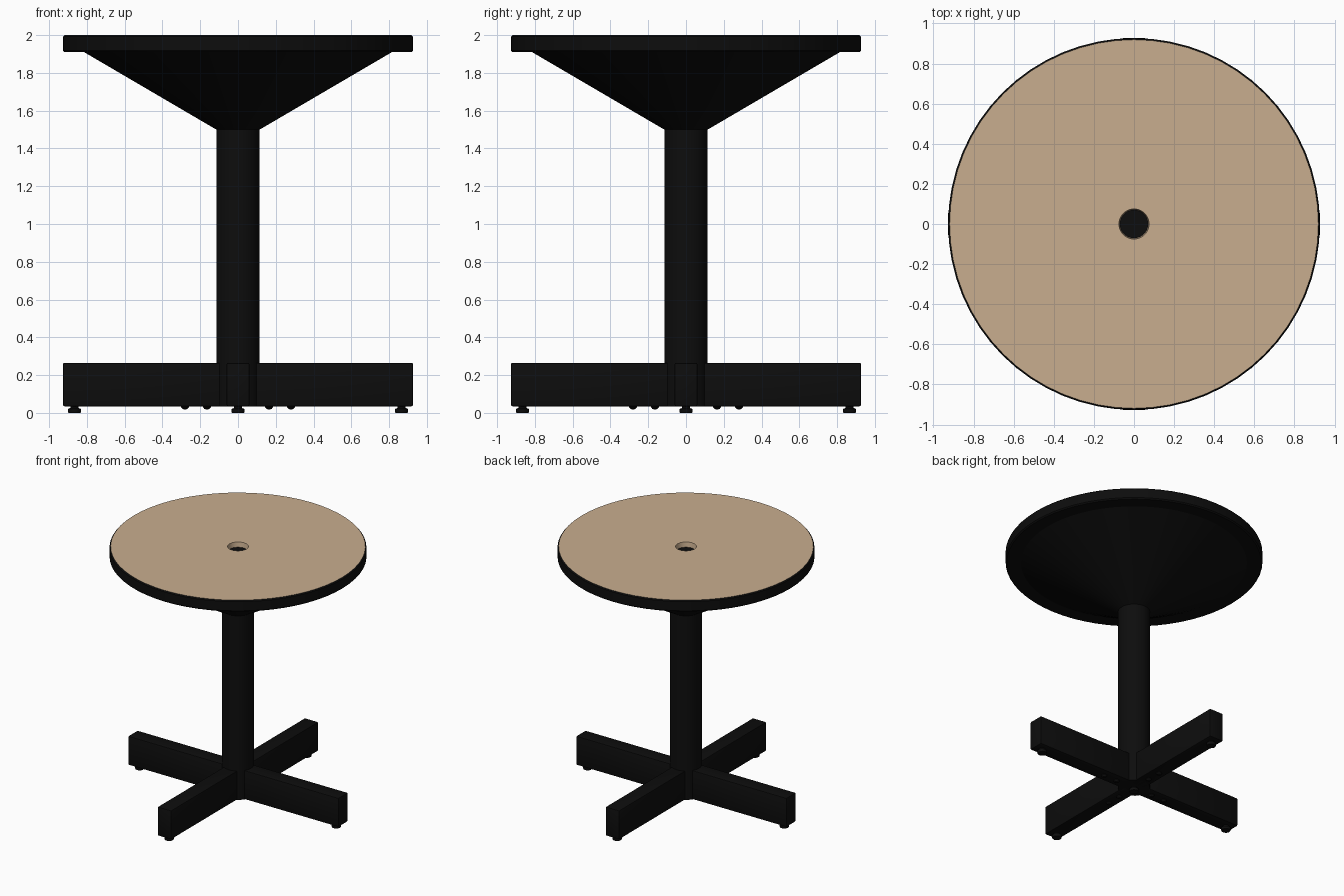
import bpy, bmesh, math
from mathutils import Matrix, Vector

if "Cube" in bpy.data.objects:
    bpy.data.objects.remove(bpy.data.objects["Cube"])


def material(name, rgb):
    m = bpy.data.materials.new(name)
    m.diffuse_color = (*rgb, 1.0)
    m.use_nodes = True
    m.node_tree.nodes["Principled BSDF"].inputs["Base Color"].default_value = m.diffuse_color
    return m


BLACK = material("black metal", (0.004, 0.004, 0.004))
TAN = material("tan wood", (0.584, 0.423, 0.275))


def finish(bm, name, mat):
    bmesh.ops.recalc_face_normals(bm, faces=bm.faces)
    me = bpy.data.meshes.new(name)
    bm.to_mesh(me)
    bm.free()
    me.materials.append(mat)
    ob = bpy.data.objects.new(name, me)
    bpy.context.collection.objects.link(ob)
    bpy.ops.object.select_all(action='DESELECT')
    ob.select_set(True)
    bpy.context.view_layer.objects.active = ob
    bpy.ops.object.shade_smooth_by_angle(angle=math.radians(30))
    return ob


def lathe(name, profile, mat, segs=64, at=(0, 0)):
    """Spin an (r, z) profile around a vertical axis."""
    bm = bmesh.new()
    vs = [bm.verts.new((r, 0, z)) for r, z in profile]
    es = [bm.edges.new(p) for p in zip(vs, vs[1:])]
    bmesh.ops.spin(bm, geom=vs + es, cent=(0, 0, 0), axis=(0, 0, 1),
                   angle=2 * math.pi, steps=segs)
    bmesh.ops.remove_doubles(bm, verts=bm.verts, dist=1e-5)
    bmesh.ops.translate(bm, verts=bm.verts, vec=(at[0], at[1], 0))
    return finish(bm, name, mat)


# Conical underside and edge band of the table
lathe("top_support", [(0, 1.5), (0.115, 1.5), (0.815, 1.91), (0.918, 1.91),
                      (0.927, 1.919), (0.927, 1.992), (0.919, 2.0),
                      (0.919, 1.96), (0.0, 1.96)], BLACK)

# Tan surface with the central recess
lathe("table_surface", [(0.919, 1.961), (0.919, 2.0), (0.075, 2.0),
                        (0.07, 1.961)], TAN)

# Column
lathe("column", [(0, 0.035), (0.115, 0.035), (0.115, 1.505), (0, 1.505)],
      BLACK, 32)

# Four legs with levelling feet and underside bolts
for name, k in (("right", 0), ("back", 1), ("left", 2), ("front", 3)):
    d = Vector((round(math.cos(k * math.pi / 2)),
                round(math.sin(k * math.pi / 2))))
    bm = bmesh.new()
    bmesh.ops.create_cube(bm, size=1)
    bmesh.ops.scale(bm, verts=bm.verts, vec=(0.887, 0.12, 0.23))
    bmesh.ops.translate(bm, verts=bm.verts, vec=(0.4835, 0, 0.15))
    bmesh.ops.bevel(bm, geom=bm.edges[:], offset=0.008, segments=2,
                    affect='EDGES', profile=0.5)
    bmesh.ops.rotate(bm, verts=bm.verts, cent=(0, 0, 0),
                     matrix=Matrix.Rotation(k * math.pi / 2, 3, 'Z'))
    finish(bm, name + "_leg", BLACK)
    lathe(name + "_foot", [(0, 0), (0.032, 0), (0.035, 0.006), (0.035, 0.02),
                           (0.022, 0.026), (0.022, 0.04)], BLACK, 20, d * 0.866)
    for i, r in enumerate((0.165, 0.28)):
        lathe(f"{name}_bolt_{i + 1}", [(0, 0.018), (0.012, 0.02),
                                       (0.021, 0.03), (0.021, 0.04)],
              BLACK, 12, d * r)

# Foot under the column
lathe("centre_foot", [(0, 0.001), (0.032, 0.001), (0.035, 0.006),
                      (0.035, 0.02), (0.022, 0.026), (0.022, 0.04)], BLACK, 20)
